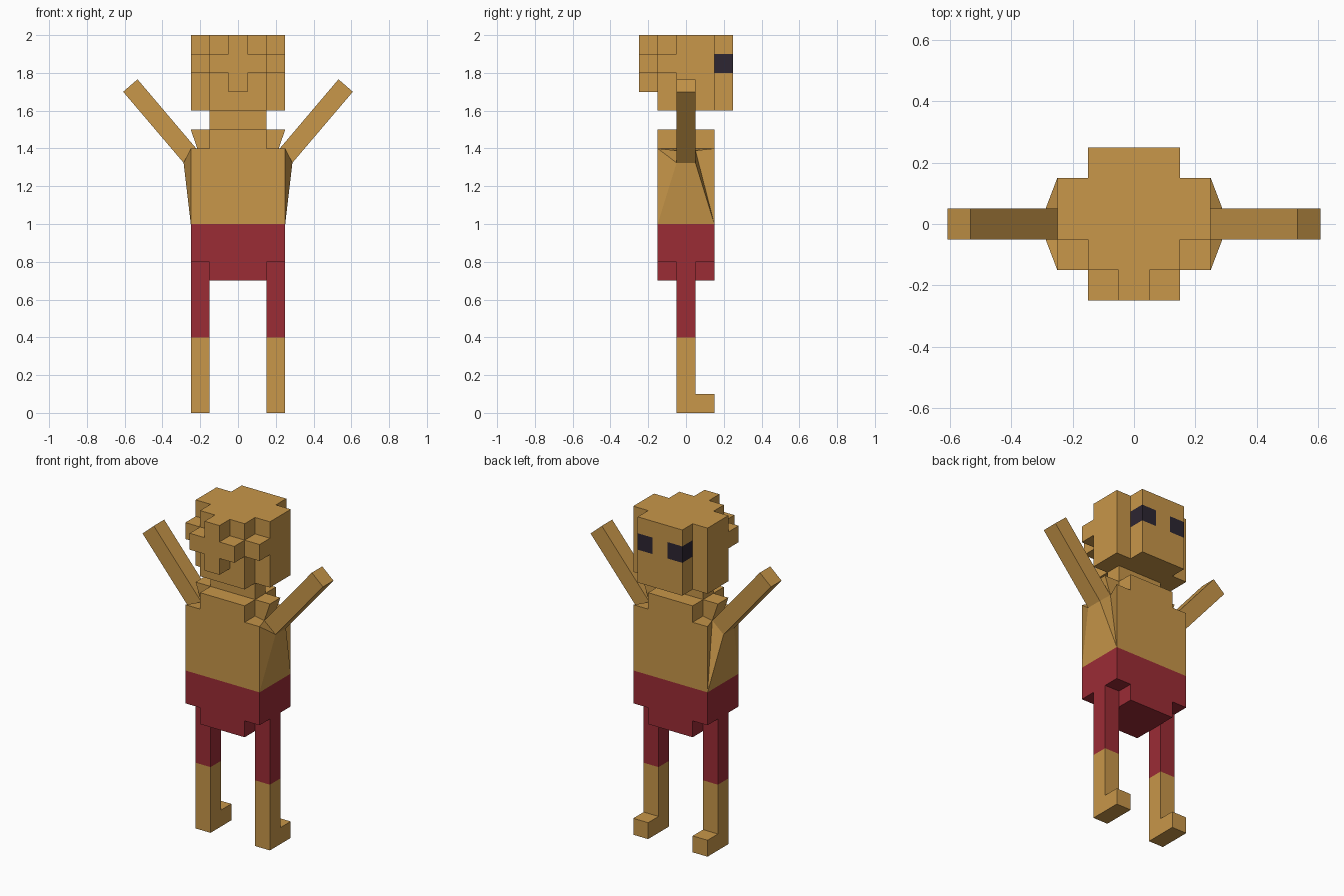
import bpy, bmesh
from mathutils import Vector

if "Cube" in bpy.data.objects:
    bpy.data.objects.remove(bpy.data.objects["Cube"])

U = 0.1  # block size


def material(name, rgb):
    m = bpy.data.materials.new(name)
    m.diffuse_color = (*rgb, 1)
    m.use_nodes = True
    m.node_tree.nodes["Principled BSDF"].inputs["Base Color"].default_value = m.diffuse_color
    return m


SKIN, RED, DARK = 0, 1, 2
MATS = [material("tan skin", (0.578, 0.308, 0.067)),
        material("red shorts", (0.330, 0.025, 0.036)),
        material("dark eyes", (0.026, 0.019, 0.032))]


def finish(name, bm):
    """Merge blocks into large flat faces and make the object."""
    bmesh.ops.remove_doubles(bm, verts=bm.verts[:], dist=1e-4)
    bmesh.ops.recalc_face_normals(bm, faces=bm.faces[:])
    bmesh.ops.dissolve_limit(bm, angle_limit=0.005, verts=bm.verts[:],
                             edges=bm.edges[:], delimit={'MATERIAL'})
    me = bpy.data.meshes.new(name)
    for m in MATS:
        me.materials.append(m)
    bm.to_mesh(me)
    bm.free()
    bpy.context.collection.objects.link(bpy.data.objects.new(name, me))


def cells(*boxes):
    """Block cells from inclusive ranges (x0, x1, y0, y1, z0, z1)."""
    return {(x, y, z) for x0, x1, y0, y1, z0, z1 in boxes
            for x in range(x0, x1 + 1) for y in range(y0, y1 + 1)
            for z in range(z0, z1 + 1)}


def leg(x):
    return cells((x, x, 0, 0, 0, 7), (x, x, 1, 1, 0, 0))


parts = {
    "head": cells((-2, 2, 0, 1, 16, 19), (-1, 1, -1, 2, 16, 19),   # skull
                  (-2, 2, -1, 1, 18, 18), (-1, 1, -2, 2, 18, 18),  # back bumps
                  (0, 0, -2, -2, 17, 19)),
    "neck": cells((-1, 1, 0, 0, 15, 15)),
    "hips": cells((-2, 2, -1, 1, 8, 9), (-1, 1, -1, 1, 7, 7)),
    "left_leg": leg(-2),
    "right_leg": leg(2),
}
torso_fill = cells((-2, 2, -1, 1, 10, 13), (-1, 1, -1, 1, 14, 14))
solid = torso_fill.union(*parts.values())


def colour(part, cell, axis):
    x, y, z = cell
    if part == "head" and abs(x) == 1 and y == 2 and z == 18 and axis != 2:
        return DARK
    return RED if 4 <= z < 10 else SKIN


# Blocky parts: only the outer faces of the cells
for name, part in parts.items():
    bm = bmesh.new()
    for c in sorted(part):
        mid = Vector((c[0], c[1], c[2] + 0.5)) * U
        for axis in range(3):
            for s in (-1, 1):
                n = list(c)
                n[axis] += s
                if tuple(n) in solid:
                    continue
                quad = []
                for u, v in ((-1, -1), (1, -1), (1, 1), (-1, 1))[::s]:
                    p = mid.copy()
                    p[axis] += s * U / 2
                    p[(axis + 1) % 3] += u * U / 2
                    p[(axis + 2) % 3] += v * U / 2
                    quad.append(bm.verts.new(p))
                bm.faces.new(quad).material_index = colour(name, c, axis)
    finish(name, bm)

# Torso with raised arms: one quarter of points, lower case front, upper back
pts = {'a': (0, .15, 1), 'b': (.25, .15, 1), 'c': (.25, .15, 1.4),
       'd': (.15, .15, 1.4), 'e': (.15, .15, 1.5), 'f': (0, .15, 1.5),
       'g': (0, .05, 1.5), 'h': (.15, .05, 1.5), 'i': (.25, .05, 1.5),
       'j': (.15, .05, 1.4), 'k': (.212, .05, 1.389), 'l': (.288, .05, 1.324),
       'm': (.608, .05, 1.70), 'n': (.532, .05, 1.766)}
both = "abcdef fehg dckj dehj jkih lmnk".split()   # chest, shoulder, arm sides
span = "hiIH kKIi knNK mMNn lLMm bBLl".split()     # faces running front to back
flank = "blc clk BLK BKC".split()                  # armpit triangles
bm = bmesh.new()
for sx in (1, -1):
    v = {}
    for k, (x, y, z) in pts.items():
        v[k] = bm.verts.new((sx * x, -y, z))
        v[k.upper()] = bm.verts.new((sx * x, y, z))
    for f in both + [b.upper() for b in both] + span + flank:
        bm.faces.new([v[k] for k in f])
finish("torso_and_arms", bm)
